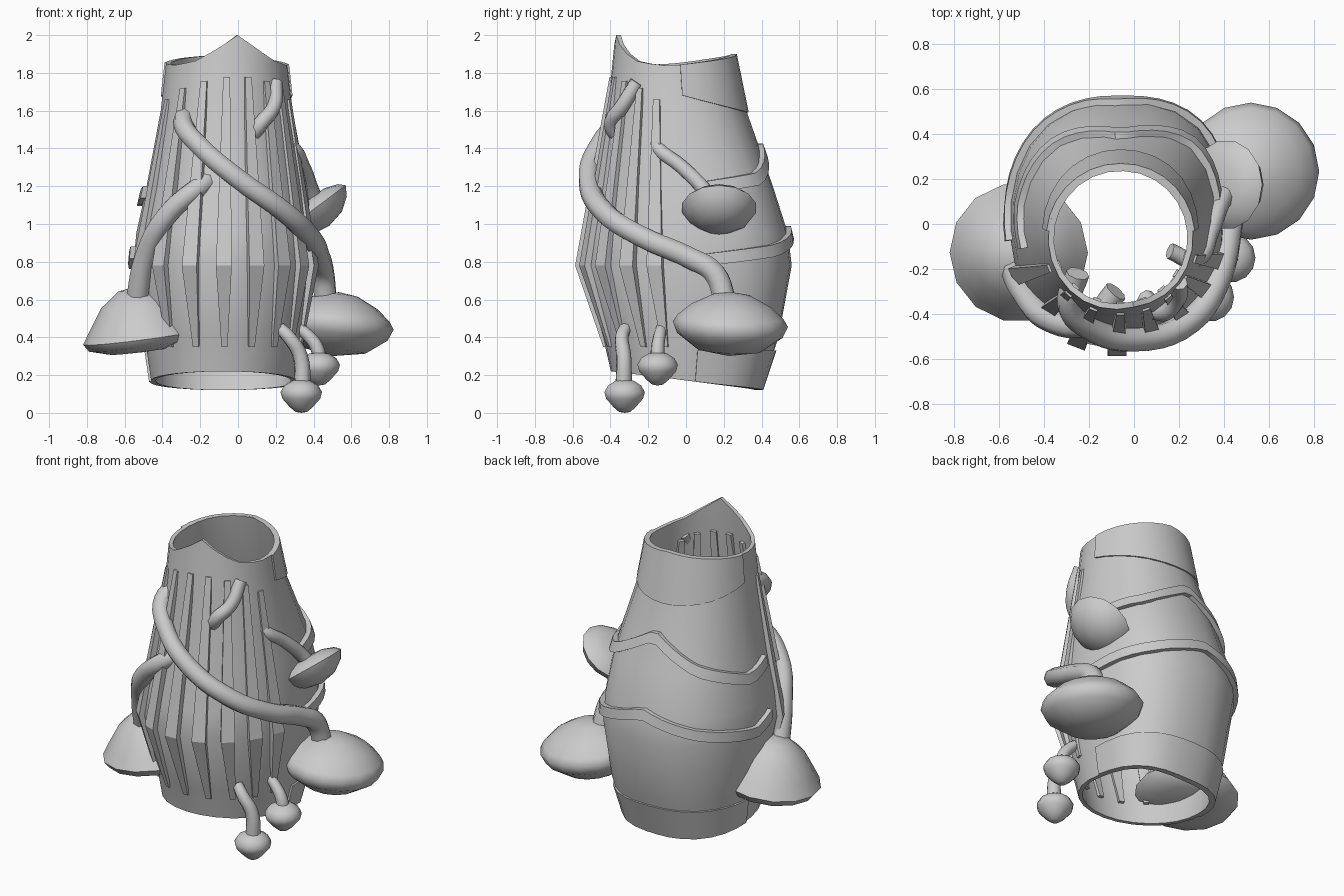
import bpy, bmesh, math
from mathutils import Vector

if "Cube" in bpy.data.objects:
    bpy.data.objects.remove(bpy.data.objects["Cube"])

# Section extents of the hollow trunk: z, left x, right x, front y, back y
SECT = [(0.10, -0.45, 0.29, -0.37, 0.39), (0.40, -0.495, 0.355, -0.44, 0.49),
        (0.78, -0.555, 0.405, -0.555, 0.56), (0.95, -0.54, 0.395, -0.525, 0.54),
        (1.20, -0.485, 0.365, -0.475, 0.46), (1.60, -0.41, 0.29, -0.415, 0.32),
        (2.00, -0.365, 0.245, -0.375, 0.24)]


def lerp(keys, t):
    if t <= keys[0][0]:
        return keys[0][1:]
    for a, b in zip(keys, keys[1:]):
        if t <= b[0]:
            f = (t - a[0]) / (b[0] - a[0])
            return tuple(p + (q - p) * f for p, q in zip(a[1:], b[1:]))
    return keys[-1][1:]


def surf(deg, z, off=0.0):
    x0, x1, y0, y1 = lerp(SECT, z)
    a = math.radians(deg)
    if math.sin(a) > 0:  # the back is fuller at its corners
        fuller = 0.045 if math.cos(a) > 0 else 0.02
        off += fuller * math.sin(2 * a) ** 2 * min(1, max(0, (1.75 - z) / 0.6))
    return Vector(((x0 + x1) / 2 + ((x1 - x0) / 2 + off) * math.cos(a),
                   (y0 + y1) / 2 + ((y1 - y0) / 2 + off) * math.sin(a), z))


def finish(ob, angle=35):
    bpy.ops.object.select_all(action='DESELECT')
    ob.select_set(True)
    bpy.context.view_layer.objects.active = ob
    bpy.ops.object.shade_smooth_by_angle(angle=math.radians(angle))
    return ob


def from_bmesh(name, bm, angle=35):
    bmesh.ops.recalc_face_normals(bm, faces=bm.faces)
    me = bpy.data.meshes.new(name)
    bm.to_mesh(me)
    bm.free()
    ob = bpy.data.objects.new(name, me)
    bpy.context.collection.objects.link(ob)
    return finish(ob, angle)


def shell(name, angles, low, high, off, thick, mids=(), closed=False):
    """Solid curved band on the trunk surface between two edge heights."""
    bm = bmesh.new()
    n = len(angles)
    outer, inner = [], []
    for a in angles:
        zs = [low(a)] + list(mids) + [high(a)]
        outer.append([bm.verts.new(surf(a, z, off)) for z in zs])
        inner.append([bm.verts.new(surf(a, z, off - thick)) for z in zs])
    rows = len(outer[0])
    for i in range(n if closed else n - 1):
        j = (i + 1) % n
        for k in range(rows - 1):
            for g in (outer, inner):
                bm.faces.new((g[i][k], g[j][k], g[j][k + 1], g[i][k + 1]))
        for k in (0, rows - 1):
            bm.faces.new((outer[i][k], outer[j][k], inner[j][k], inner[i][k]))
    if not closed:
        for i in (0, n - 1):
            for k in range(rows - 1):
                bm.faces.new((outer[i][k], outer[i][k + 1], inner[i][k + 1], inner[i][k]))
    return from_bmesh(name, bm)


def bottom_z(a):
    return 0.17 - 0.05 * math.sin(math.radians(a))


TOP = [(0, 1.84), (45, 1.87), (90, 1.90), (135, 1.88), (180, 1.85), (215, 1.84),
       (240, 1.865), (262, 1.93), (281, 2.0), (300, 1.93), (320, 1.865), (345, 1.84), (360, 1.84)]


def top_z(a):
    return lerp(TOP, a % 360)[0]


def span(a, b, n):
    return [a + (b - a) * i / n for i in range(n + 1)]


# Hollow trunk with a pointed front lip
ring = [281 + 360 * i / 26 for i in range(26)]
shell("trunk", ring, bottom_z, top_z, 0.0, 0.025, (0.4, 0.78, 0.95, 1.2, 1.6), closed=True)

# Overlapping back plates: collar, two wavy rims and a base band
back = span(5, 175, 14)
shell("back_collar", back, lambda a: 1.69 - 0.1 * math.sin(math.radians(a)), top_z, 0.009, 0.03)
shell("base_band", back, bottom_z, lambda a: 0.33, 0.012, 0.03)
RIMS = {"upper_rim": [(10, 1.19), (50, 1.24), (90, 1.41), (128, 1.24), (172, 1.12), (192, 1.17)],
        "middle_rim": [(10, 0.81), (50, 0.86), (90, 0.96), (128, 0.87), (172, 0.79), (188, 0.85)]}
for name, keys in RIMS.items():
    shell(name, span(keys[0][0], keys[-1][0], 24), lambda a: lerp(keys, a)[0] - 0.032,
          lambda a: lerp(keys, a)[0] + 0.032, 0.028, 0.05)

# Creased ribs down the front
for i, a in enumerate((204, 227, 249, 270, 290, 309, 327, 343)):
    t = abs(i - 3.5) / 3.5
    bm = bmesh.new()
    loops = []
    for z, w, o in ((1.78 - 0.12 * t * t, 0.018, 0.008), (0.78, 0.042, 0.032), (0.35, 0.016, 0.01)):
        p, q = surf(a, z, o), surf(a, z, -0.05)
        side = (p - q).normalized().cross(Vector((0, 0, 1)))
        loops.append([bm.verts.new(v) for v in (p - side * w, p + side * w, q + side * w, q - side * w)])
    for l, m in zip(loops, loops[1:]):
        for k in range(4):
            bm.faces.new((l[k], l[(k + 1) % 4], m[(k + 1) % 4], m[k]))
    bm.faces.new(loops[0])
    bm.faces.new(loops[-1])
    from_bmesh("front_rib_%d" % (i + 1), bm, 20)


def stem(name, pts, r0, r1):
    cu = bpy.data.curves.new(name, 'CURVE')
    cu.dimensions = '3D'
    cu.bevel_depth = 1.0
    cu.bevel_resolution = 2
    cu.resolution_u = 5
    cu.use_fill_caps = True
    sp = cu.splines.new('BEZIER')
    sp.bezier_points.add(len(pts) - 1)
    for i, (bp, p) in enumerate(zip(sp.bezier_points, pts)):
        bp.co = p
        bp.radius = r0 + (r1 - r0) * i / (len(pts) - 1)
        bp.handle_left_type = bp.handle_right_type = 'AUTO'
    ob = bpy.data.objects.new(name, cu)
    bpy.context.collection.objects.link(ob)
    bpy.ops.object.select_all(action='DESELECT')
    ob.select_set(True)
    bpy.context.view_layer.objects.active = ob
    bpy.ops.object.convert(target='MESH')
    finish(bpy.context.view_layer.objects.active, 50)


def cap(name, profile, centre, axis, n=14):
    """Lathe a (radius, height) profile around an axis."""
    bm = bmesh.new()
    rot = Vector((0, 0, 1)).rotation_difference(Vector(axis))
    vs = [[bm.verts.new(Vector(centre) + rot @ Vector((r * math.cos(t), r * math.sin(t), h)))
           for t in (2 * math.pi * k / n for k in range(n))] for r, h in profile]
    for l, m in zip(vs, vs[1:]):
        for k in range(n):
            bm.faces.new((l[k], l[(k + 1) % n], m[(k + 1) % n], m[k]))
    bmesh.ops.remove_doubles(bm, verts=bm.verts, dist=1e-5)
    from_bmesh(name, bm, 60)


# Drooping stems
stem("left_stem", [(-0.08, -0.3, 1.27), (-0.2, -0.44, 1.2), (-0.38, -0.42, 1.04),
                   (-0.49, -0.3, 0.82), (-0.535, -0.2, 0.58)], 0.053, 0.062)
stem("wrapping_stem", [(-0.25, -0.22, 1.61), (-0.29, -0.36, 1.53), (-0.2, -0.46, 1.41), (0.0, -0.515, 1.24),
                       (0.25, -0.43, 1.06), (0.38, -0.23, 0.93), (0.43, 0.02, 0.82),
                       (0.45, 0.15, 0.74), (0.465, 0.21, 0.58)], 0.052, 0.063)
stem("right_stem", [(0.16, -0.12, 1.47), (0.27, -0.16, 1.42), (0.345, -0.02, 1.3),
                    (0.385, 0.09, 1.19), (0.42, 0.15, 1.1)], 0.036, 0.043)
stem("short_stem", [(0.05, -0.33, 1.43), (0.12, -0.395, 1.53), (0.19, -0.34, 1.62), (0.2, -0.26, 1.75)], 0.042, 0.038)
stem("front_small_stem", [(0.22, -0.32, 0.45), (0.27, -0.34, 0.4), (0.33, -0.33, 0.3), (0.34, -0.33, 0.12)], 0.033, 0.045)
stem("side_small_stem", [(0.32, -0.13, 0.45), (0.37, -0.14, 0.41), (0.42, -0.15, 0.34), (0.43, -0.15, 0.25)], 0.03, 0.04)

# Mushroom caps
cap("left_cap", [(0, 0.21), (0.09, 0.195), (0.19, 0.12), (0.265, 0.01), (0.31, -0.06), (0.285, -0.1),
                 (0.18, -0.13), (0, -0.14)], (-0.52, -0.13, 0.46), (-0.13, -0.05, 1))
cap("right_cap", [(0, 0.17), (0.1, 0.155), (0.21, 0.1), (0.28, 0.04), (0.305, 0.0), (0.28, -0.06),
                  (0.17, -0.14), (0, -0.17)], (0.52, 0.235, 0.47), (0.1, 0.05, 1), 16)
cap("upper_cap", [(0, 0.06), (0.1, 0.055), (0.17, 0.03), (0.2, 0.0), (0.17, -0.05), (0.1, -0.1),
                  (0, -0.12)], (0.41, 0.175, 1.085), (-0.6, 0, 0.8))
small = [(0, 0.085), (0.05, 0.08), (0.09, 0.055), (0.11, 0.02), (0.1, -0.015), (0.06, -0.06), (0.03, -0.085), (0, -0.09)]
cap("front_small_cap", small, (0.335, -0.325, 0.09), (0, 0, 1))
cap("side_small_cap", small, (0.43, -0.15, 0.235), (0, 0, 1))
